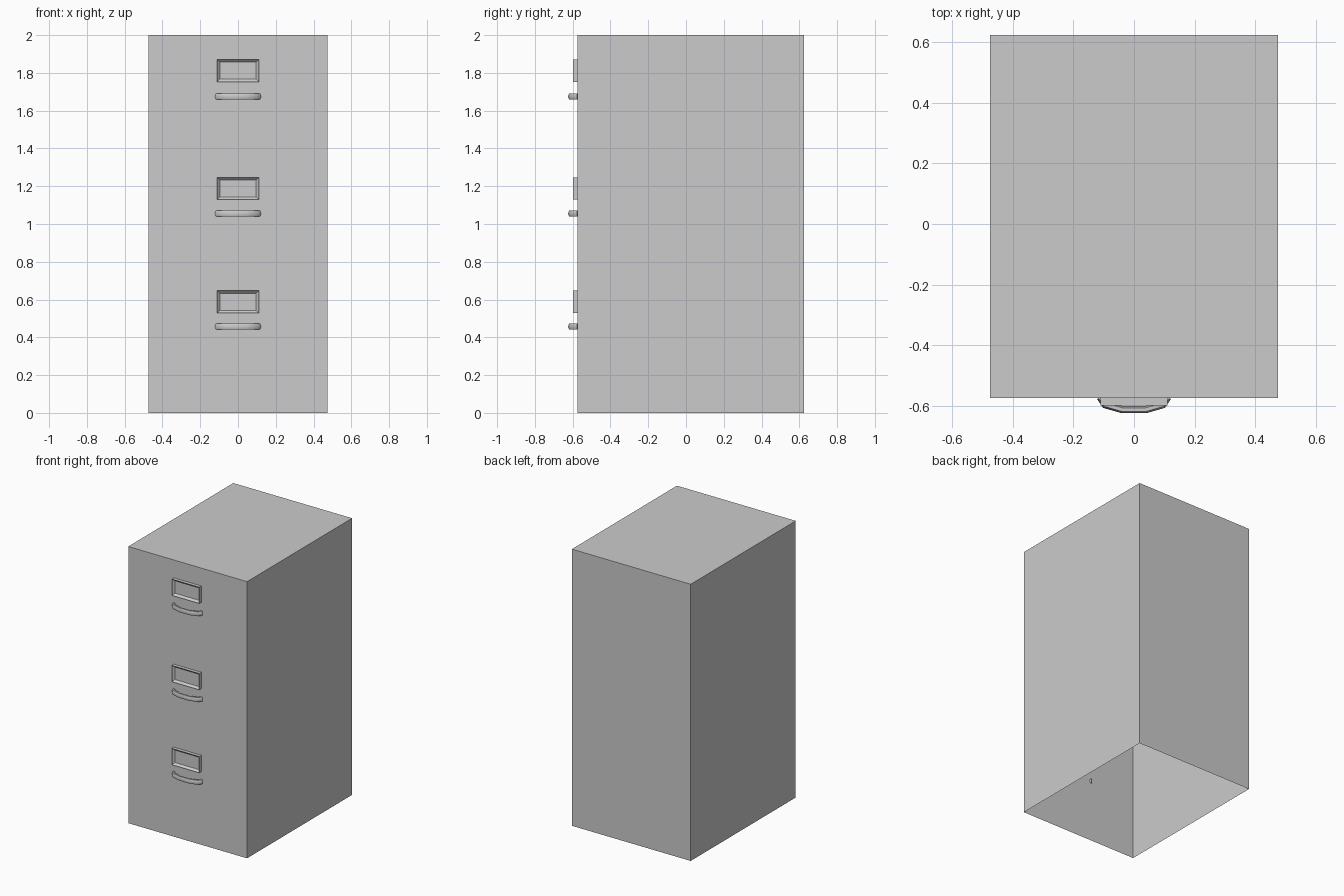
import bpy, bmesh, math
from mathutils import Vector

if "Cube" in bpy.data.objects:
    bpy.data.objects.remove(bpy.data.objects["Cube"])

FRONT = -0.575


def make_object(name, bm):
    bmesh.ops.recalc_face_normals(bm, faces=bm.faces)
    mesh = bpy.data.meshes.new(name)
    bm.to_mesh(mesh)
    bm.free()
    obj = bpy.data.objects.new(name, mesh)
    bpy.context.collection.objects.link(obj)
    return obj


def cabinet_body():
    # Thin shell, open underneath
    bm = bmesh.new()
    bmesh.ops.create_cube(bm, size=1)
    bmesh.ops.scale(bm, vec=(0.95, 1.2, 2), verts=bm.verts)
    bmesh.ops.translate(bm, vec=(0, 0.025, 1), verts=bm.verts)
    bm.normal_update()
    bottom = [f for f in bm.faces if f.normal.z < -0.9]
    bmesh.ops.delete(bm, geom=bottom, context='FACES_ONLY')
    mesh = bpy.data.meshes.new("cabinet_body")
    bm.to_mesh(mesh)
    bm.free()
    bpy.context.collection.objects.link(bpy.data.objects.new("cabinet_body", mesh))


def label_holder(name, z):
    # Raised frame with a recessed card panel
    bm = bmesh.new()
    bmesh.ops.create_cube(bm, size=1)
    bmesh.ops.scale(bm, vec=(0.22, 0.024, 0.118), verts=bm.verts)
    bmesh.ops.translate(bm, vec=(0, FRONT - 0.012, z), verts=bm.verts)
    bm.normal_update()
    face = [f for f in bm.faces if f.normal.y < -0.9]
    bmesh.ops.inset_region(bm, faces=face, thickness=0.02)
    bmesh.ops.translate(bm, vec=(0, 0.015, 0), verts=face[0].verts)
    make_object(name, bm)


def handle(name, z):
    # Bowed bar: six-sided section swept along the path
    half = [(-0.112, -0.572), (-0.096, -0.597), (-0.04, -0.613)]
    path = [Vector((x, y, z)) for x, y in half + [(-x, y) for x, y in half[::-1]]]
    up = Vector((0, 0, 1))
    bm = bmesh.new()
    rings = []
    for i, p in enumerate(path):
        along = (path[min(i + 1, 5)] - path[max(i - 1, 0)]).normalized()
        out = along.cross(up)
        rings.append([bm.verts.new(p + out * 0.012 * math.cos(a) + up * 0.018 * math.sin(a))
                      for a in (k * math.pi / 3 for k in range(6))])
    for a, b in zip(rings, rings[1:]):
        for k in range(6):
            n = (k + 1) % 6
            bm.faces.new((a[k], a[n], b[n], b[k]))
    bm.faces.new(rings[0])
    bm.faces.new(rings[-1])
    obj = make_object(name, bm)
    bpy.ops.object.select_all(action='DESELECT')
    obj.select_set(True)
    bpy.context.view_layer.objects.active = obj
    bpy.ops.object.shade_smooth_by_angle(angle=math.radians(65))


cabinet_body()
for drawer, label_z, handle_z in (("top", 1.812, 1.675), ("middle", 1.188, 1.055), ("bottom", 0.588, 0.457)):
    label_holder(drawer + "_label_holder", label_z)
    handle(drawer + "_handle", handle_z)
